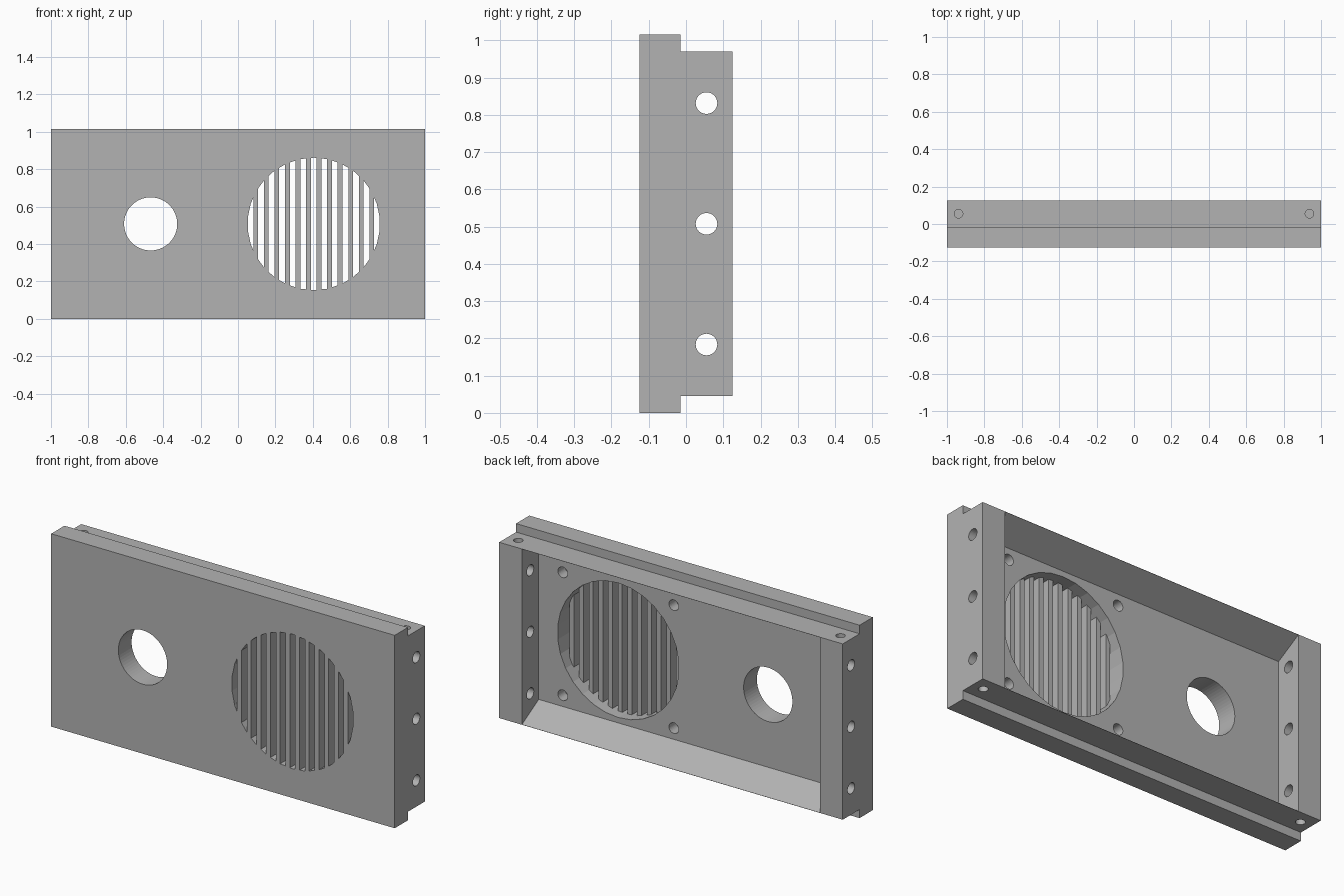
import bpy, bmesh, math
from mathutils import Matrix, Vector

if "Cube" in bpy.data.objects:
    bpy.data.objects.remove(bpy.data.objects["Cube"])

# Main dimensions
HEIGHT, FRONT, STEP, BACK = 1.015, -0.125, -0.015, 0.125
MID = HEIGHT / 2
LIP = 0.045
VENT_X, VENT_R = 0.405, 0.354

grey = bpy.data.materials.new("Grey plastic")
grey.use_nodes = True
grey.diffuse_color = (0.45, 0.45, 0.45, 1)
grey.node_tree.nodes["Principled BSDF"].inputs["Base Color"].default_value = (0.45, 0.45, 0.45, 1)


def finish(name, bm):
    bmesh.ops.recalc_face_normals(bm, faces=bm.faces)
    mesh = bpy.data.meshes.new(name)
    bm.to_mesh(mesh)
    bm.free()
    mesh.materials.append(grey)
    obj = bpy.data.objects.new(name, mesh)
    bpy.context.collection.objects.link(obj)
    return obj


def extrude_profile(name, profile, half_width):
    """Sweep a y-z outline along x."""
    bm = bmesh.new()
    face = bm.faces.new([bm.verts.new((-half_width, y, z)) for y, z in profile])
    ext = bmesh.ops.extrude_face_region(bm, geom=[face])
    verts = [v for v in ext["geom"] if isinstance(v, bmesh.types.BMVert)]
    bmesh.ops.translate(bm, verts=verts, vec=(2 * half_width, 0, 0))
    return finish(name, bm)


def cylinders(name, spots, radius, depth, axis, sides=32):
    """Equal cylinders centred on each spot, along the given axis."""
    bm = bmesh.new()
    turn = Vector((0, 0, 1)).rotation_difference(Vector(axis)).to_matrix().to_4x4()
    for spot in spots:
        bmesh.ops.create_cone(bm, cap_ends=True, segments=sides, radius1=radius, radius2=radius,
                              depth=depth, matrix=Matrix.Translation(spot) @ turn)
    return finish(name, bm)


def cut(target, cutter):
    mod = target.modifiers.new("Cut", 'BOOLEAN')
    mod.operation, mod.solver, mod.object = 'DIFFERENCE', 'EXACT', cutter
    graph = bpy.context.evaluated_depsgraph_get()
    result = bpy.data.meshes.new_from_object(target.evaluated_get(graph))
    target.modifiers.clear()
    target.data = result
    bpy.data.objects.remove(cutter)


# Stepped panel body
low, high = LIP, HEIGHT - LIP
panel = extrude_profile("speaker_panel", [
    (FRONT, 0), (STEP, 0), (STEP, low), (BACK, low),
    (BACK, high), (STEP, high), (STEP, HEIGHT), (FRONT, HEIGHT)], 1)

# Rear cavity with sloping floor and ceiling, leaving solid end blocks
slope, edge = 0.08, 0.001
over = 0.0005
cut(panel, extrude_profile("cavity_cutter", [
    (STEP, low + slope), (BACK, low + edge), (BACK + 0.05, low + edge),
    (BACK + 0.05, high - edge), (BACK, high - edge), (STEP, high - slope)], 0.868))

# Round vent: a full cylinder whose front half is split by slats
vent = cylinders("vent_cutter", [(VENT_X, -0.07, MID)], VENT_R, 0.2, (0, 1, 0), 30)
pitch, slat = 0.0564, 0.0254
bm = bmesh.new()
for i in range(12):
    x = VENT_X + (i - 5.5) * pitch
    bmesh.ops.create_cube(bm, size=1, matrix=Matrix.Translation((x, -0.17, MID))
                          @ Matrix.Diagonal((slat, 0.2, 1, 1)))
cut(vent, finish("slat_cutter", bm))
cut(panel, vent)

# Round opening
cut(panel, cylinders("opening_cutter", [(-0.467, 0, MID)], 0.142, 0.5, (0, 1, 0), 64))

# Blind screw holes around the vent
cut(panel, cylinders("vent_screw_cutter",
                     [(VENT_X + sx * 0.3235, STEP, MID + sz * 0.3235)
                      for sx in (-1, 1) for sz in (-1, 1)], 0.028, 0.12, (0, 1, 0)))

# Through holes in both end blocks
cut(panel, cylinders("end_hole_cutter", [(0, 0.055, MID + k * 0.324) for k in (-1, 0, 1)],
                     0.029, 2.2, (1, 0, 0)))

# Blind screw holes in the top and bottom of the end blocks
cut(panel, cylinders("edge_screw_cutter",
                     [(sx * 0.938, 0.055, z) for sx in (-1, 1) for z in (low, high)],
                     0.023, 0.18, (0, 0, 1)))
